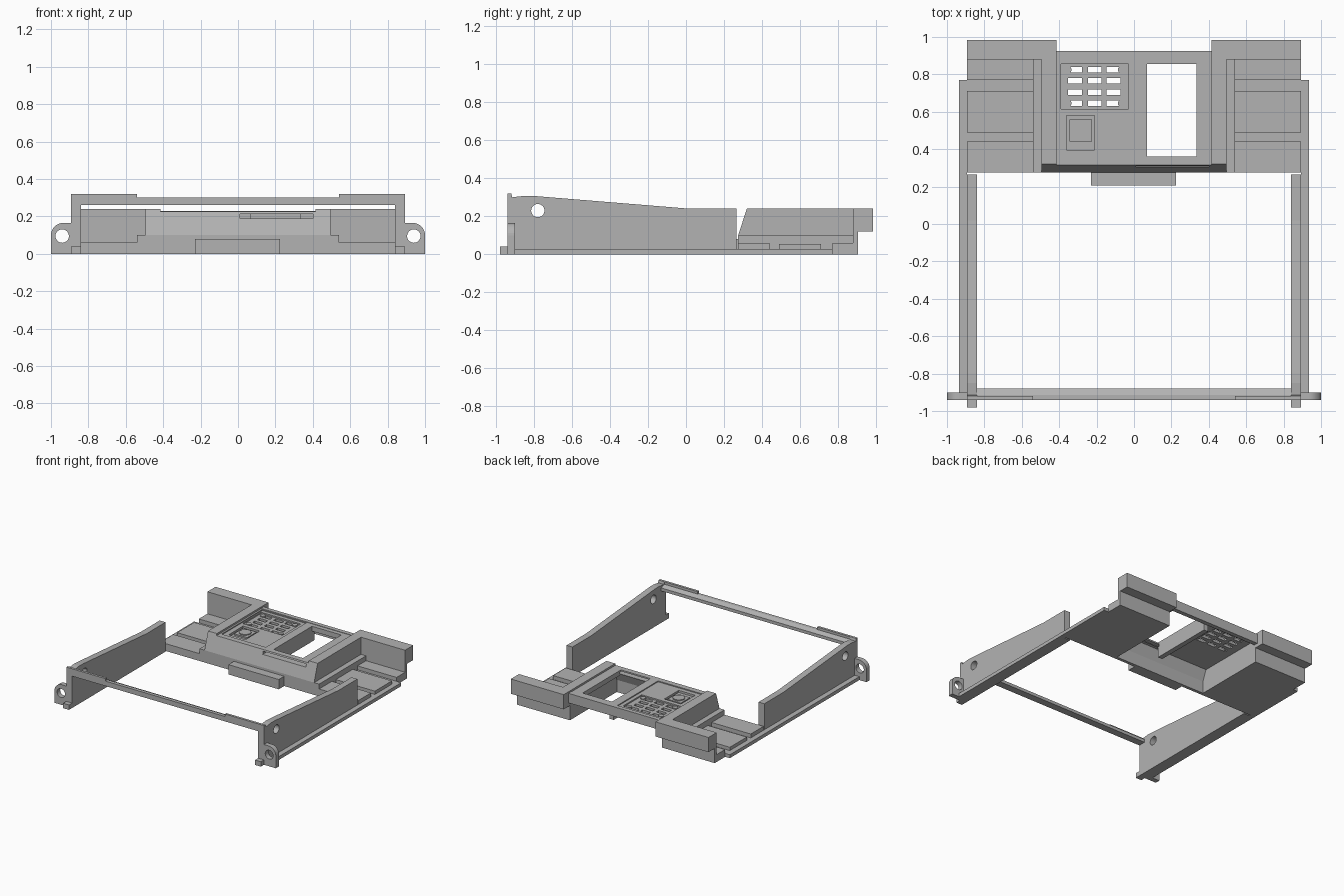
import bpy, bmesh, math
from mathutils import Vector

cube = bpy.data.objects.get("Cube")
if cube:
    bpy.data.objects.remove(cube, do_unlink=True)

grey = bpy.data.materials.new("plain grey")
grey.use_nodes = True
GREY = (0.45, 0.45, 0.45, 1)
grey.diffuse_color = GREY
grey.node_tree.nodes["Principled BSDF"].inputs["Base Color"].default_value = GREY


def prism(name, pts, axis, a, b, mirror=False):
    """Extrude a 2D outline along an axis from a to b."""
    place = {"x": lambda p, d: (d, p[0], p[1]),
             "y": lambda p, d: (p[0], d, p[1]),
             "z": lambda p, d: (p[0], p[1], d)}[axis]
    bm = bmesh.new()
    face = bm.faces.new([bm.verts.new(place(p, a)) for p in pts])
    out = bmesh.ops.extrude_face_region(bm, geom=[face])
    moved = [g for g in out["geom"] if isinstance(g, bmesh.types.BMVert)]
    shift = Vector(place((0, 0), b - a))
    bmesh.ops.translate(bm, verts=moved, vec=shift)
    bmesh.ops.recalc_face_normals(bm, faces=bm.faces)
    mesh = bpy.data.meshes.new(name)
    bm.to_mesh(mesh)
    bm.free()
    mesh.materials.append(grey)
    ob = bpy.data.objects.new(name, mesh)
    bpy.context.collection.objects.link(ob)
    if mirror:
        mod = ob.modifiers.new("mirror", "MIRROR")
        mod.use_mirror_merge = False
    return ob


def box(name, x, y, z, mirror=False):
    pts = [(x[0], y[0]), (x[1], y[0]), (x[1], y[1]), (x[0], y[1])]
    return prism(name, pts, "z", z[0], z[1], mirror)


def disc(name, centre, r, axis, a, b):
    ring = [math.tau * i / 24 for i in range(24)]
    pts = [(centre[0] + r * math.cos(t), centre[1] + r * math.sin(t)) for t in ring]
    return prism(name, pts, axis, a, b)


def cut(ob, cutters):
    """Subtract each cutter, bake the result and drop the cutters."""
    for c in cutters:
        mod = ob.modifiers.new("cut", "BOOLEAN")
        mod.operation, mod.solver, mod.object = "DIFFERENCE", "EXACT", c
        c.hide_render = True
        bpy.context.view_layer.objects.active = ob
        bpy.ops.object.modifier_move_to_index(modifier=mod.name, index=0)
        bpy.ops.object.modifier_apply(modifier=mod.name)
        bpy.data.objects.remove(c, do_unlink=True)


# Side walls with pivot holes
wall = prism("side_wall", [(-.94, 0), (-.94, .32), (-.92, .32), (-.915, .3), (-.85, .308),
                           (-.8, .307), (.02, .24), (.265, .24), (.265, 0)],
             "x", .84, .893, True)
cut(wall, [disc("hole", (-.78, .23), .035, "x", .8, 1)])
box("side_ledge", (.893, .935), (-.9, .77), (0, .028), True)
box("front_foot", (.84, .893), (-.98, -.94), (0, .04), True)

# Mounting ears, rounded at the outer top corner
R = .065
arc = [(1 - R + R * math.cos(t), .165 - R + R * math.sin(t))
       for t in [math.pi / 2 * i / 8 for i in range(9)]]
ear = prism("mounting_ear", [(.893, 0), (1, 0)] + arc + [(.893, .165)],
            "y", -.94, -.9, True)
cut(ear, [disc("hole", (.94, .095), .036, "y", -1, -.8)])

# Front crossbar and raised lips
prism("front_crossbar", [(-.94, .26), (-.94, .3), (-.915, .3), (-.88, .285), (-.88, .26)],
      "x", -.84, .84)
box("crossbar_lip", (.54, .84), (-.94, -.92), (.3, .32), True)

# Rear base with a channel and pad on each side
box("base_floor", (.54, .893), (.275, .88), (0, .028), True)
box("base_front_step", (.54, .893), (.275, .44), (.028, .06), True)
box("base_pad", (.535, .893), (.49, .71), (.028, .055), True)
box("base_rear_step", (.54, .893), (.77, .88), (.028, .06), True)
box("rear_wall", (.415, .893), (.88, .905), (0, .12), True)
box("rear_corner_block", (.415, .893), (.88, .985), (.12, .24), True)

# Console: side arms, shoulders, sloped front
prism("console_arm", [(.275, 0), (.275, .1), (.315, .225), (.32, .24), (.88, .24), (.88, 0)],
      "x", .415, .495, True)
box("console_shoulder", (.495, .54), (.275, .88), (0, .1), True)
front = prism("console_front", [(.275, 0), (.275, .1), (.315, .225), (.335, .225),
                                (.335, .19), (.3, .1), (.3, 0)], "x", -.415, .415)
cut(front, [box("slot", (.01, .4), (.25, .4), (.19, .213))])
box("front_tab", (-.23, .225), (.205, .275), (0, .08))
box("console_rear_bar", (-.415, .415), (.89, .925), (.15, .228))

# Top plate with window, grille and button recess
plate = box("console_plate", (-.415, .415), (.335, .89), (.185, .225))
cutters = [box("window", (.07, .335), (.36, .855), (.1, .3)),
           box("card_slot", (.01, .4), (.3, .37), (.19, .213)),
           box("panel", (-.4, 0), (.36, .885), (.217, .3)),
           box("grille_recess", (-.39, -.03), (.615, .855), (.206, .3)),
           box("button_recess", (-.36, -.21), (.395, .58), (.2, .3))]
for x in (-.315, -.21, -.11):
    for y in (.645, .705, .765, .825):
        cutters.append(box("slot", (x - .037, x + .037), (y - .015, y + .015), (.1, .3)))
cut(plate, cutters)
box("window_side_wall", (.03, .07), (.36, .89), (.1, .185))

# Grille screws and button
for x in (-.355, -.065):
    for y in (.645, .825):
        disc("grille_screw", (x, y), .021, "z", .19, .214)
box("button_base", (-.345, -.225), (.44, .56), (.195, .212))
disc("button_cap", (-.285, .5), .045, "z", .2, .22)
